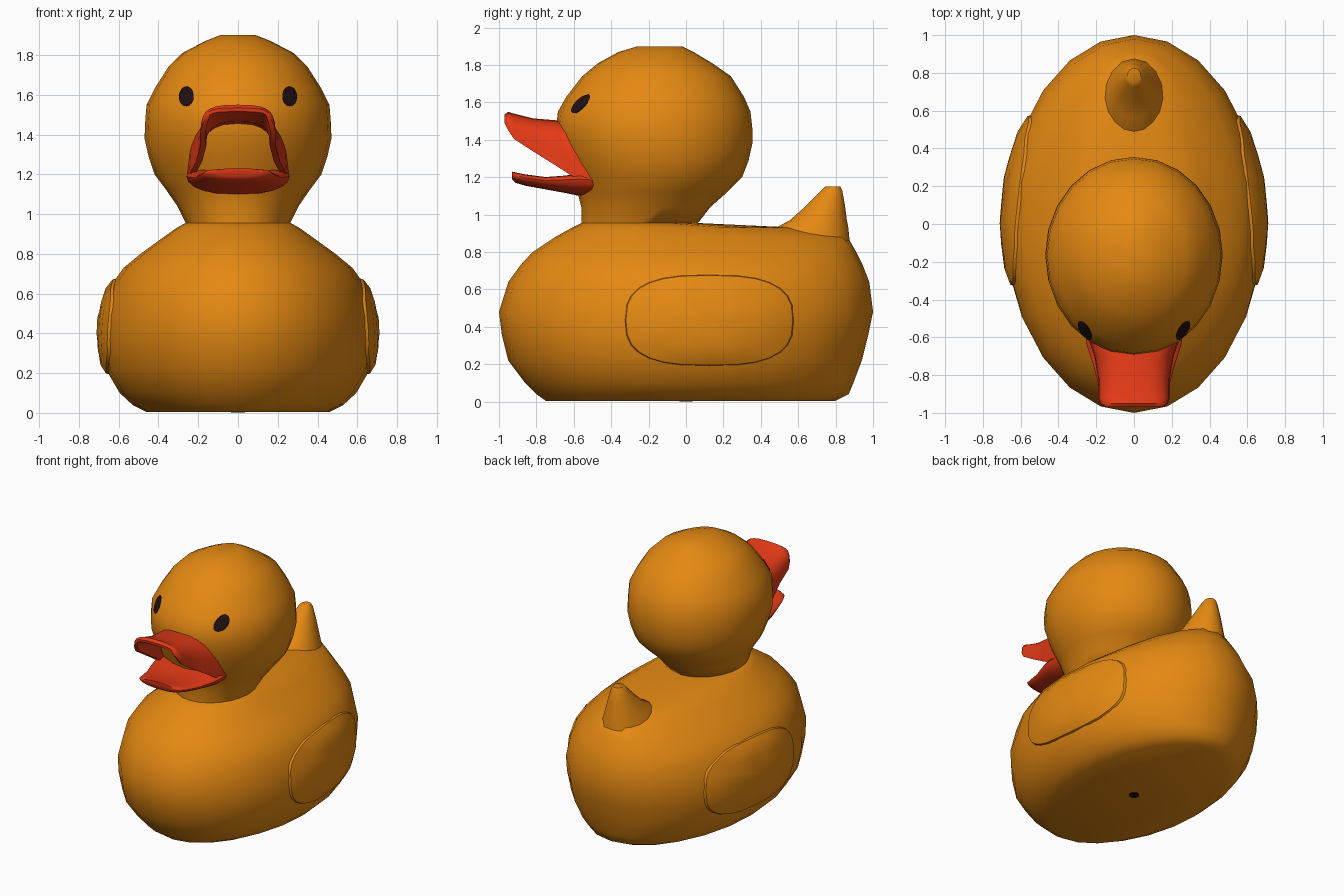
import bpy, bmesh, math
from mathutils import Vector
from mathutils.bvhtree import BVHTree

cube = bpy.data.objects.get("Cube")
if cube:
    bpy.data.objects.remove(cube)


def material(name, rgb):
    m = bpy.data.materials.new(name)
    m.use_nodes = True
    m.diffuse_color = (*rgb, 1)
    bsdf = next(n for n in m.node_tree.nodes if n.type == 'BSDF_PRINCIPLED')
    bsdf.inputs["Base Color"].default_value = (*rgb, 1)
    bsdf.inputs["Roughness"].default_value = 0.5
    return m


orange = material("orange", (0.78, 0.25, 0.006))
red = material("beak red", (0.78, 0.042, 0.008))
dark = material("dark brown", (0.015, 0.005, 0.006))


def power(v, e):
    return math.copysign(abs(v) ** e, v)


def finish(name, bm, mat, angle):
    bmesh.ops.recalc_face_normals(bm, faces=bm.faces)
    mesh = bpy.data.meshes.new(name)
    bm.to_mesh(mesh)
    mesh.materials.append(mat)
    obj = bpy.data.objects.new(name, mesh)
    bpy.context.collection.objects.link(obj)
    bpy.ops.object.select_all(action='DESELECT')
    obj.select_set(True)
    bpy.context.view_layer.objects.active = obj
    bpy.ops.object.shade_smooth_by_angle(angle=math.radians(angle))
    return obj


def loft(name, rings, mat, angle=50):
    """Skin closed rings of points, cap both ends, return a surface to project on."""
    bm = bmesh.new()
    loops = [[bm.verts.new(p) for p in ring] for ring in rings]
    n = len(loops[0])
    for a, b in zip(loops, loops[1:]):
        for i in range(n):
            j = (i + 1) % n
            bm.faces.new((a[i], a[j], b[j], b[i]))
    bm.faces.new(loops[0])
    bm.faces.new(loops[-1])
    finish(name, bm, mat, angle)
    return BVHTree.FromBMesh(bm)


def egg(z, front, back, half_width, centre=None, n=24):
    """Level ring from two half ellipses that meet at y = centre."""
    c = (front + back) / 2 if centre is None else centre
    ring = []
    for i in range(n):
        a = math.tau * i / n
        s = math.sin(a)
        ring.append((half_width * math.cos(a), c + s * (back - c if s > 0 else c - front), z))
    return ring


def patch(name, surface, origin, ray, u, v, exponent, steps, mat, n=28):
    """Rounded plate projected on a surface; steps are (scale, lift)."""
    bm = bmesh.new()
    origin, ray, u, v = map(Vector, (origin, ray, u, v))

    def point(p, lift):
        hit = surface.ray_cast(p, ray)[0]
        return bm.verts.new(hit - ray * lift)

    loops = []
    for scale, lift in steps:
        loop = []
        for i in range(n):
            a = math.tau * i / n
            p = origin + scale * (u * power(math.cos(a), exponent) + v * power(math.sin(a), exponent))
            loop.append(point(p, lift))
        loops.append(loop)
    mid = point(origin, steps[-1][1])
    for i in range(n):
        j = (i + 1) % n
        for a, b in zip(loops, loops[1:]):
            bm.faces.new((a[i], a[j], b[j], b[i]))
        bm.faces.new((loops[-1][i], loops[-1][j], mid))
    finish(name, bm, mat, 35)


# Body: z, front y, back y, half width, y of the widest point
body = loft("body", [egg(*r) for r in (
    (.005, -.75, .80, .46, 0), (.04, -.80, .87, .53, 0), (.1, -.86, .895, .595, 0),
    (.22, -.95, .94, .665, 0), (.36, -.985, .975, .685, 0), (.48, -1, 1, .68, 0),
    (.64, -.95, .98, .64, -.02), (.73, -.885, .945, .575, -.06), (.8, -.82, .91, .49, -.1),
    (.88, -.7, .865, .38, -.17), (.93, -.61, .6, .31, -.22), (.955, -.56, .07, .265, -.25))], orange)

# Head and neck
head = loft("head", [egg(*r) for r in (
    (.95, -.56, .06, .26), (1.04, -.56, .13, .305), (1.12, -.58, .22, .36),
    (1.2, -.61, .3, .42), (1.29, -.65, .335, .45), (1.38, -.68, .355, .47),
    (1.46, -.695, .355, .467), (1.55, -.685, .345, .46), (1.63, -.64, .31, .42),
    (1.74, -.555, .24, .35), (1.81, -.47, .14, .28), (1.87, -.36, .04, .165),
    (1.9, -.26, -.02, .09))], orange, 60)

# Tail
loft("tail", [egg(*r, n=16) for r in (
    (.86, .42, .875, .17), (.93, .48, .868, .14), (.97, .555, .86, .12),
    (1.05, .645, .85, .085), (1.13, .725, .835, .05), (1.15, .745, .825, .035))], orange)


# Upper beak: an arched shell
def arch(y, w, top, edge, thick, n=12):
    outer, inner = [], []
    for i in range(n + 1):
        a = math.pi * i / n
        c, s = power(math.cos(a), .7), power(math.sin(a), .65) if 0 < i < n else 0
        outer.append((w * c, y, edge + (top - edge) * s))
        inner.append(((w - thick * .6) * c, y + thick * .2, edge + (top - thick - edge) * s))
    return outer + inner[::-1]


loft("upper_beak", [arch(*r) for r in (
    (-.48, .26, 1.44, 1.18, .05), (-.6, .245, 1.49, 1.2, .05), (-.7, .21, 1.505, 1.265, .05),
    (-.82, .19, 1.515, 1.34, .05), (-.92, .19, 1.54, 1.405, .045),
    (-.95, .18, 1.55, 1.45, .04), (-.97, .155, 1.535, 1.49, .02))], red)


# Lower beak: a shallow scoop with raised sides
def scoop(y, w, bottom, top, dip, n=20):
    ring = []
    for i in range(n):
        a = math.tau * i / n
        c, s = power(math.cos(a), .75), math.sin(a)
        mid = bottom + (top - bottom) * .6
        z = mid + s * ((top - mid) if s > 0 else (mid - bottom))
        ring.append((w * c, y, z - (dip * (1 - c * c) if s > 0 else 0)))
    return ring


loft("lower_beak", [scoop(*r) for r in (
    (-.47, .255, 1.1, 1.24, .02), (-.57, .26, 1.1, 1.25, .03), (-.64, .25, 1.115, 1.235, .03),
    (-.75, .215, 1.135, 1.215, .015), (-.86, .185, 1.155, 1.225, .01),
    (-.91, .165, 1.17, 1.235, .01), (-.93, .12, 1.19, 1.23, 0))], red)

# Wings and eyes on both sides
for side, label in ((1, "left"), (-1, "right")):
    patch(label + "_wing", body, (side * 2, .125, .435), (-side, 0, 0), (0, .455, 0), (0, 0, .245),
          .72, ((1, -.01), (.98, .014), (.8, .024), (.55, .028), (.28, .028)), orange)
    patch(label + "_eye", head, (side * .26, -2, 1.592), (0, 1, 0), (.037, 0, 0), (0, 0, .05),
          1, ((1, .002), (.97, .008), (.5, .009)), dark)

# Small hole mark under the body
patch("base_hole", body, (0, 0, -1), (0, 0, 1), (.035, 0, 0), (0, .035, 0),
      1, ((1, 0), (.97, .004)), dark, 16)
